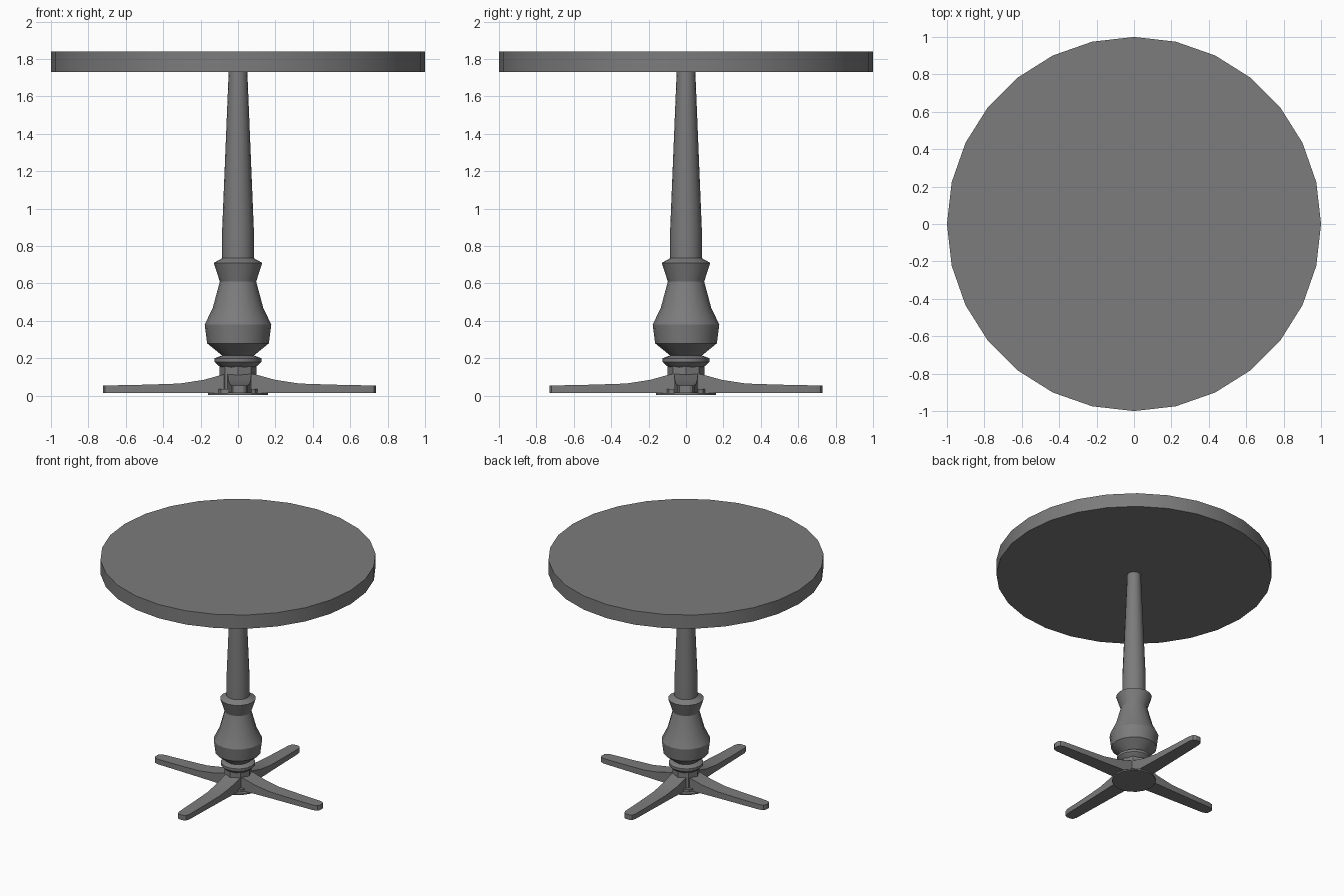
import bpy, bmesh, math
from mathutils import Matrix

cube = bpy.data.objects.get("Cube")
if cube:
    bpy.data.objects.remove(cube, do_unlink=True)

grey = bpy.data.materials.new("plain_grey")
grey.use_nodes = True
colour = (0.2, 0.2, 0.2, 1)
grey.diffuse_color = colour
grey.node_tree.nodes["Principled BSDF"].inputs["Base Color"].default_value = colour


def finish(name, bm, smooth_angle=30):
    """Turn a bmesh into a named object with sharp-edged smooth shading."""
    bmesh.ops.recalc_face_normals(bm, faces=bm.faces)
    mesh = bpy.data.meshes.new(name)
    bm.to_mesh(mesh)
    bm.free()
    mesh.materials.append(grey)
    obj = bpy.data.objects.new(name, mesh)
    bpy.context.collection.objects.link(obj)
    bpy.ops.object.select_all(action="DESELECT")
    obj.select_set(True)
    bpy.context.view_layer.objects.active = obj
    bpy.ops.object.shade_smooth_by_angle(angle=math.radians(smooth_angle))
    return obj


def turned(name, profile, sides):
    """Stack rings of (radius, height) into a closed turned part."""
    bm = bmesh.new()
    rings = []
    for r, z in profile:
        rings.append([bm.verts.new((r * math.cos(i * math.tau / sides),
                                    r * math.sin(i * math.tau / sides), z))
                      for i in range(sides)])
    for low, high in zip(rings, rings[1:]):
        for i in range(sides):
            j = (i + 1) % sides
            bm.faces.new((low[i], low[j], high[j], high[i]))
    bm.faces.new(rings[0][::-1])
    bm.faces.new(rings[-1])
    return finish(name, bm)


# Round top
turned("table_top", [(1, 1.73), (1, 1.84)], 28)

# Turned pedestal, from the collar to the underside of the top
turned("pedestal", [(0.09, 0.15), (0.11, 0.165), (0.125, 0.18), (0.125, 0.2),
                    (0.085, 0.215), (0.165, 0.28), (0.178, 0.38), (0.135, 0.47),
                    (0.097, 0.61), (0.13, 0.71), (0.085, 0.735), (0.085, 0.88),
                    (0.05, 1.73)], 16)

# Hub block and floor plate
turned("hub", [(0.1, 0.01), (0.1, 0.165)], 8)
turned("floor_plate", [(0.16, 0.005), (0.16, 0.015)], 16)
turned("lower_plate", [(0.13, 0.015), (0.13, 0.035)], 8)

# Four flat feet: stations of (distance, half width, top height)
stations = [(0.03, 0.065, 0.125), (0.1, 0.063, 0.11), (0.19, 0.06, 0.085),
            (0.32, 0.055, 0.065), (0.5, 0.05, 0.059), (0.69, 0.045, 0.055),
            (0.72, 0.035, 0.055), (0.73, 0.018, 0.055)]
for index, side in enumerate(("left", "back", "right", "front")):
    bm = bmesh.new()
    loops = [[bm.verts.new(p) for p in ((d, -w, 0.015), (d, w, 0.015),
                                        (d, w, top), (d, -w, top))]
             for d, w, top in stations]
    for a, b in zip(loops, loops[1:]):
        for i in range(4):
            j = (i + 1) % 4
            bm.faces.new((a[i], a[j], b[j], b[i]))
    bm.faces.new(loops[0])
    bm.faces.new(loops[-1])
    turn = Matrix.Rotation(index * math.pi / 2, 4, "Z")
    bmesh.ops.transform(bm, matrix=Matrix.Translation((0.008, 0, 0)) @ turn, verts=bm.verts)
    finish(side + "_foot", bm)
